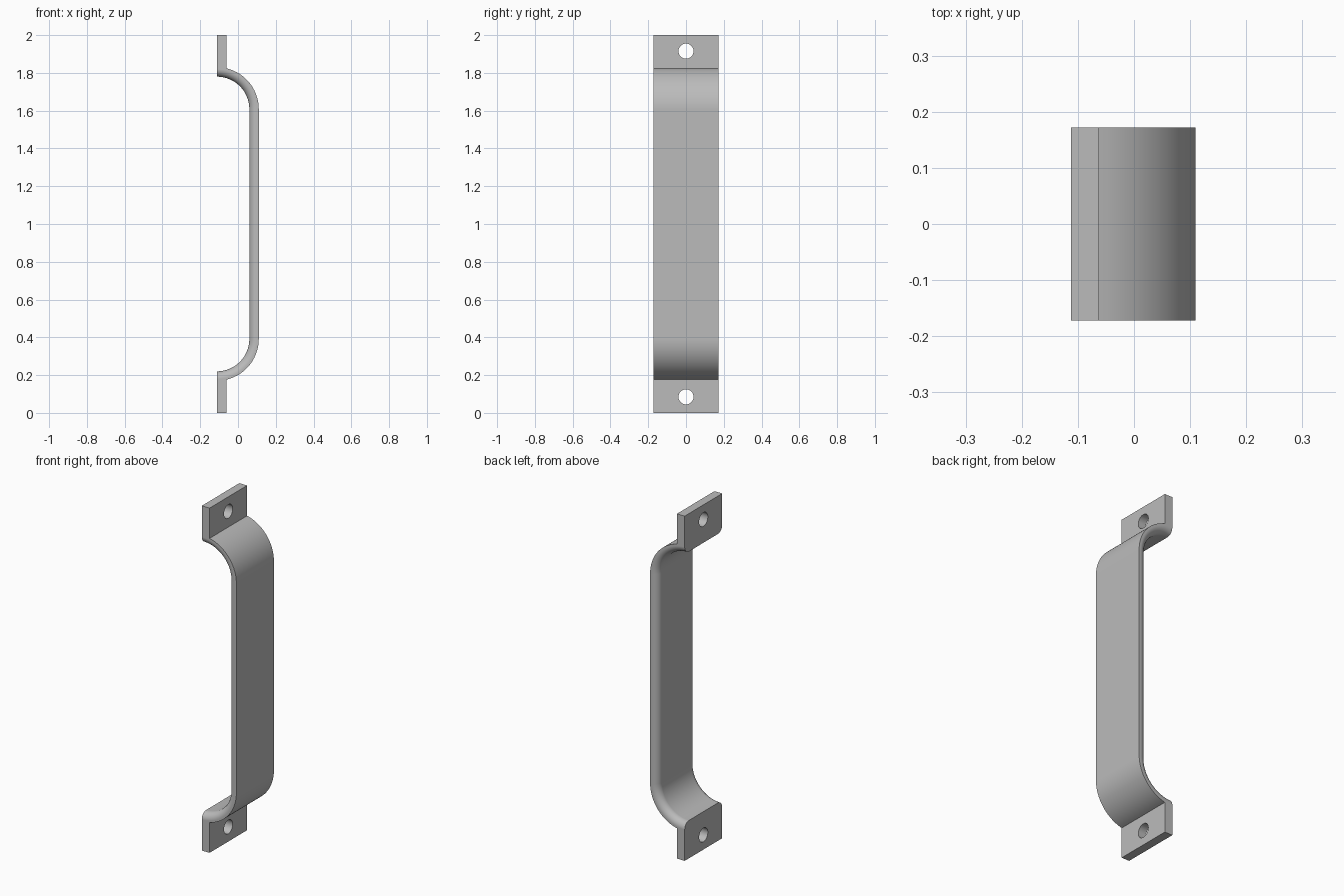
import bpy, bmesh
from math import sin, cos, acos, pi, radians

cube = bpy.data.objects.get("Cube")
if cube:
    bpy.data.objects.remove(cube, do_unlink=True)

HEIGHT, HALF_WIDTH = 2.0, 0.172
BACK, THICK = -0.112, 0.05
INNER_R, OUTER_R = 0.172, 0.222
BEND_Z = 1.608          # height of the upper bend centre
FILLET = 0.04
HOLE_R, HOLE_Z = 0.04, 1.915
STEPS = 20


def bend(radius, start):
    """Quarter bend from the mounting tab round to the vertical grip."""
    return [(BACK + radius * cos(a), BEND_Z + radius * sin(a))
            for a in (start * (1 - i / STEPS) for i in range(STEPS + 1))]


def mirrored(points):
    """Continue an upper path through to the lower end."""
    return points + [(x, HEIGHT - z) for x, z in reversed(points)]


# Side outline of the bent strap
front = BACK + THICK
outer = mirrored([(BACK, HEIGHT), (front, HEIGHT)] + bend(OUTER_R, acos(THICK / OUTER_R)))
inner = mirrored(bend(INNER_R, pi / 2))
outline = outer + inner[::-1]

bm = bmesh.new()
near = [bm.verts.new((x, -HALF_WIDTH, z)) for x, z in outline]
far = [bm.verts.new((x, HALF_WIDTH, z)) for x, z in outline]
n = len(outline)
bm.faces.new(near)
bm.faces.new(far[::-1])
for i in range(n):
    j = (i + 1) % n
    bm.faces.new((near[j], near[i], far[i], far[j]))
bmesh.ops.recalc_face_normals(bm, faces=bm.faces)

# Rounded edges along the inside of the grip
first = len(outer)
inside = [bm.edges.get((side[i], side[i + 1]))
          for side in (near, far) for i in range(first, n - 1)]
bmesh.ops.bevel(bm, geom=inside, offset=FILLET, offset_type='OFFSET',
                segments=8, profile=0.5, affect='EDGES')
mesh = bpy.data.meshes.new("pull_handle")
bm.to_mesh(mesh)
bm.free()
handle = bpy.data.objects.new("pull_handle", mesh)
bpy.context.collection.objects.link(handle)

# Plain metal
metal = bpy.data.materials.new("grey_metal")
metal.use_nodes = True
grey = (0.5, 0.5, 0.5, 1)
metal.diffuse_color = grey
metal.node_tree.nodes["Principled BSDF"].inputs["Base Color"].default_value = grey
mesh.materials.append(metal)

# Screw holes through both tabs
for z in (HOLE_Z, HEIGHT - HOLE_Z):
    bpy.ops.mesh.primitive_cylinder_add(vertices=40, radius=HOLE_R, depth=4 * THICK,
                                        location=(BACK + THICK / 2, 0, z),
                                        rotation=(0, pi / 2, 0))
    cutter = bpy.context.object
    cutter.name = "screw_hole_cutter"
    cutter.hide_render = True
    cutter.data.materials.append(metal)
    cut = handle.modifiers.new("screw_hole", 'BOOLEAN')
    cut.operation, cut.solver, cut.object = 'DIFFERENCE', 'EXACT', cutter
    bpy.context.view_layer.objects.active = handle
    bpy.ops.object.modifier_apply(modifier=cut.name)
    bpy.data.objects.remove(cutter, do_unlink=True)

# Smooth bends with crisp corners
bpy.ops.object.select_all(action='DESELECT')
handle.select_set(True)
bpy.context.view_layer.objects.active = handle
bpy.ops.object.shade_smooth_by_angle(angle=radians(30))
weighted = handle.modifiers.new("clean_shading", 'WEIGHTED_NORMAL')
weighted.keep_sharp = True
